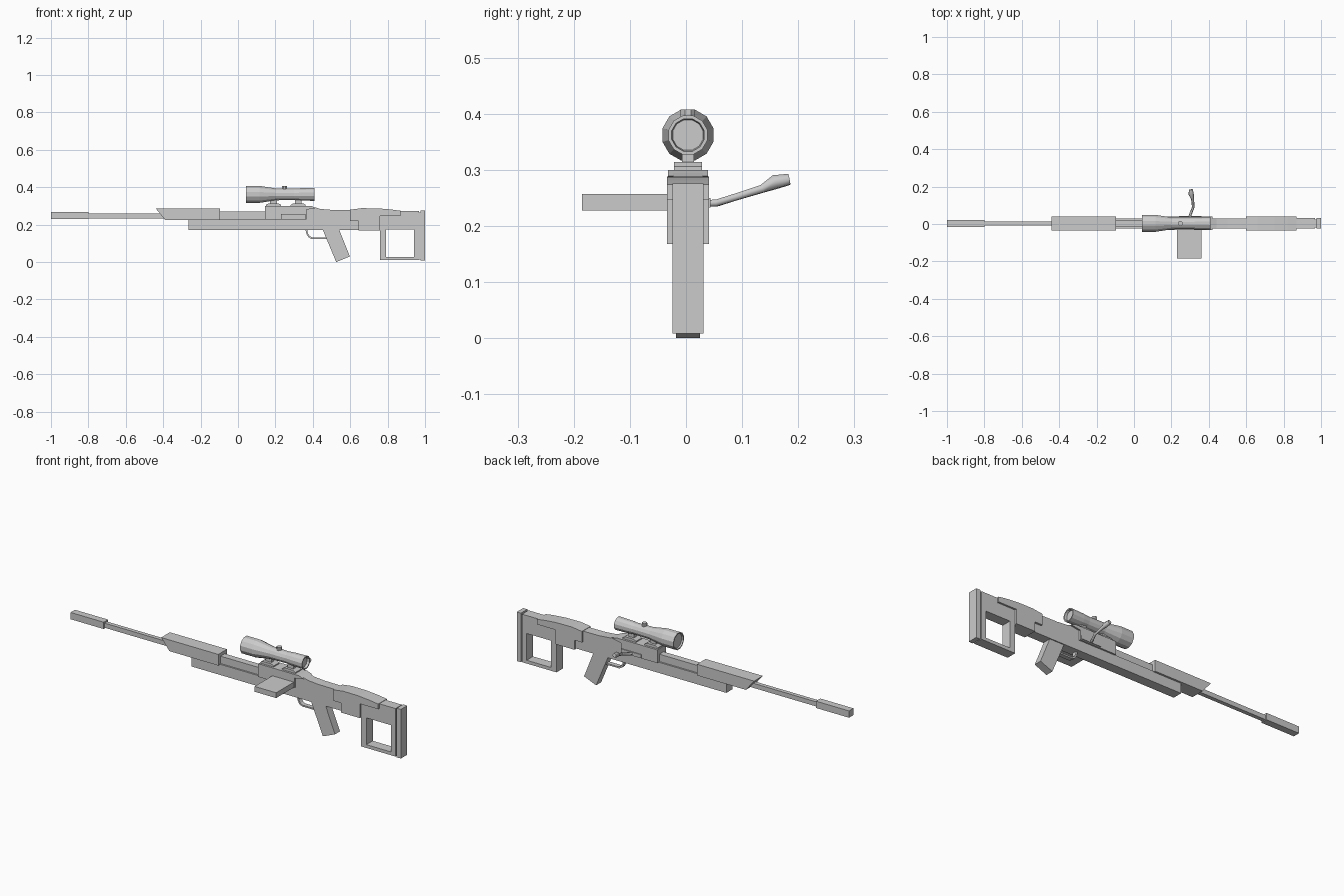
import bpy, bmesh, math
from mathutils import Vector

CY = 0.0035  # centre plane of the body


def finish(name, bm):
    bmesh.ops.recalc_face_normals(bm, faces=bm.faces)
    me = bpy.data.meshes.new(name)
    bm.to_mesh(me)
    bm.free()
    ob = bpy.data.objects.new(name, me)
    bpy.context.scene.collection.objects.link(ob)
    return ob


def plate(name, pts, half, cy=CY):
    """Extrude an x-z profile symmetrically across y."""
    bm = bmesh.new()
    face = bm.faces.new([bm.verts.new((x, cy - half, z)) for x, z in pts])
    ext = bmesh.ops.extrude_face_region(bm, geom=[face])
    verts = [g for g in ext["geom"] if isinstance(g, bmesh.types.BMVert)]
    bmesh.ops.translate(bm, verts=verts, vec=(0, 2 * half, 0))
    return finish(name, bm)


def box(name, x0, x1, z0, z1, half, cy=CY):
    return plate(name, [(x0, z0), (x1, z0), (x1, z1), (x0, z1)], half, cy)


def lathe(name, prof, n, origin, axis="X"):
    """Closed stack of rings given as (distance, radius)."""
    bm = bmesh.new()
    rings = []
    for d, r in prof:
        ring = []
        for i in range(n):
            a = 2 * math.pi * (i + 0.5) / n
            u, v = r * math.cos(a), r * math.sin(a)
            p = (d, u, v) if axis == "X" else (u, v, d)
            ring.append(bm.verts.new(Vector(p) + Vector(origin)))
        rings.append(ring)
    for a, b in zip(rings, rings[1:]):
        for i in range(n):
            j = (i + 1) % n
            bm.faces.new((a[i], a[j], b[j], b[i]))
    bm.faces.new(rings[0])
    bm.faces.new(rings[-1])
    return finish(name, bm)


# Barrel and muzzle
box("muzzle", -1.0, -0.8, 0.23, 0.267, 0.019)
box("barrel", -0.81, -0.38, 0.234, 0.259, 0.011)

# Fore-end and main body
plate("handguard", [(-0.44, 0.287), (-0.39, 0.226), (-0.095, 0.226), (-0.095, 0.287)], 0.0375)
box("barrel_shroud", -0.1, 0.15, 0.22, 0.27, 0.018)
plate("body", [(-0.265, 0.172), (-0.265, 0.23), (0.145, 0.23), (0.15, 0.295), (0.39, 0.299),
               (0.44, 0.284), (0.5, 0.279), (0.6, 0.278), (0.77, 0.27), (0.77, 0.172)], 0.027)
plate("receiver", [(0.145, 0.228), (0.145, 0.3), (0.39, 0.3), (0.42, 0.289), (0.365, 0.28),
                   (0.365, 0.228)], 0.036)

# Side magazine and bolt slot
box("magazine", 0.23, 0.36, 0.228, 0.257, 0.08, -0.105)
box("bolt_slot", 0.24, 0.36, 0.233, 0.25, 0.006, 0.038)

# Cheek rest
plate("cheek_rest", [(0.6, 0.28), (0.66, 0.288), (0.75, 0.287), (0.82, 0.281), (0.87, 0.274),
                     (0.87, 0.246), (0.76, 0.246), (0.76, 0.168), (0.645, 0.168),
                     (0.645, 0.22), (0.6, 0.22)], 0.0375)

# Skeleton butt: four bars around the opening
plate("butt_frame", [(0.76, 0.01), (0.968, 0.01), (0.968, 0.272), (0.76, 0.272), (0.76, 0.174),
                     (0.94, 0.174), (0.94, 0.028), (0.792, 0.028), (0.792, 0.174), (0.76, 0.174)],
      0.0275)
box("butt_neck", 0.96, 0.98, 0.015, 0.266, 0.021)
box("butt_plate", 0.975, 1.0, 0.008, 0.276, 0.0275)

# Grip and trigger guard
plate("grip", [(0.45, 0.18), (0.525, 0.0), (0.598, 0.03), (0.538, 0.18)], 0.0215)
plate("trigger_guard", [(0.36, 0.175), (0.366, 0.15), (0.376, 0.133), (0.392, 0.124), (0.48, 0.124),
                        (0.48, 0.132), (0.396, 0.132), (0.383, 0.139), (0.374, 0.153),
                        (0.37, 0.175)], 0.012)

# Scope with recessed lenses
lathe("scope", [(0.05, 0.039), (0.042, 0.041), (0.042, 0.047), (0.115, 0.047), (0.2, 0.033),
                (0.3, 0.031), (0.335, 0.034), (0.408, 0.036), (0.408, 0.03), (0.395, 0.028)],
      12, (0, CY, 0.362))
lathe("scope_turret", [(0.385, 0.014), (0.408, 0.014)], 8, (0.248, CY, 0), "Z")

# Scope mounts
for i, x in enumerate((0.19, 0.322)):
    lathe_pts = [(x - 0.04, 0.298), (x + 0.04, 0.298), (x + 0.04, 0.306), (x + 0.026, 0.314),
                 (x - 0.026, 0.314), (x - 0.04, 0.306)]
    plate(f"mount_base_{i + 1}", lathe_pts, 0.025)
    box(f"mount_post_{i + 1}", x - 0.018, x + 0.018, 0.31, 0.34, 0.011)

# Bolt handle swept along a bent path
path = [((0.295, 0.03, 0.24), 0.007), ((0.303, 0.055, 0.241), 0.007), ((0.317, 0.09, 0.252), 0.007),
        ((0.313, 0.135, 0.266), 0.008), ((0.306, 0.158, 0.278), 0.014), ((0.304, 0.184, 0.283), 0.011)]
cu = bpy.data.curves.new("bolt_handle", "CURVE")
cu.dimensions = "3D"
cu.bevel_depth = 1.0
cu.bevel_resolution = 1
cu.use_fill_caps = True
sp = cu.splines.new("POLY")
sp.points.add(len(path) - 1)
for pt, (co, r) in zip(sp.points, path):
    pt.co = (*co, 1)
    pt.radius = r
bpy.context.scene.collection.objects.link(bpy.data.objects.new("bolt_handle", cu))
